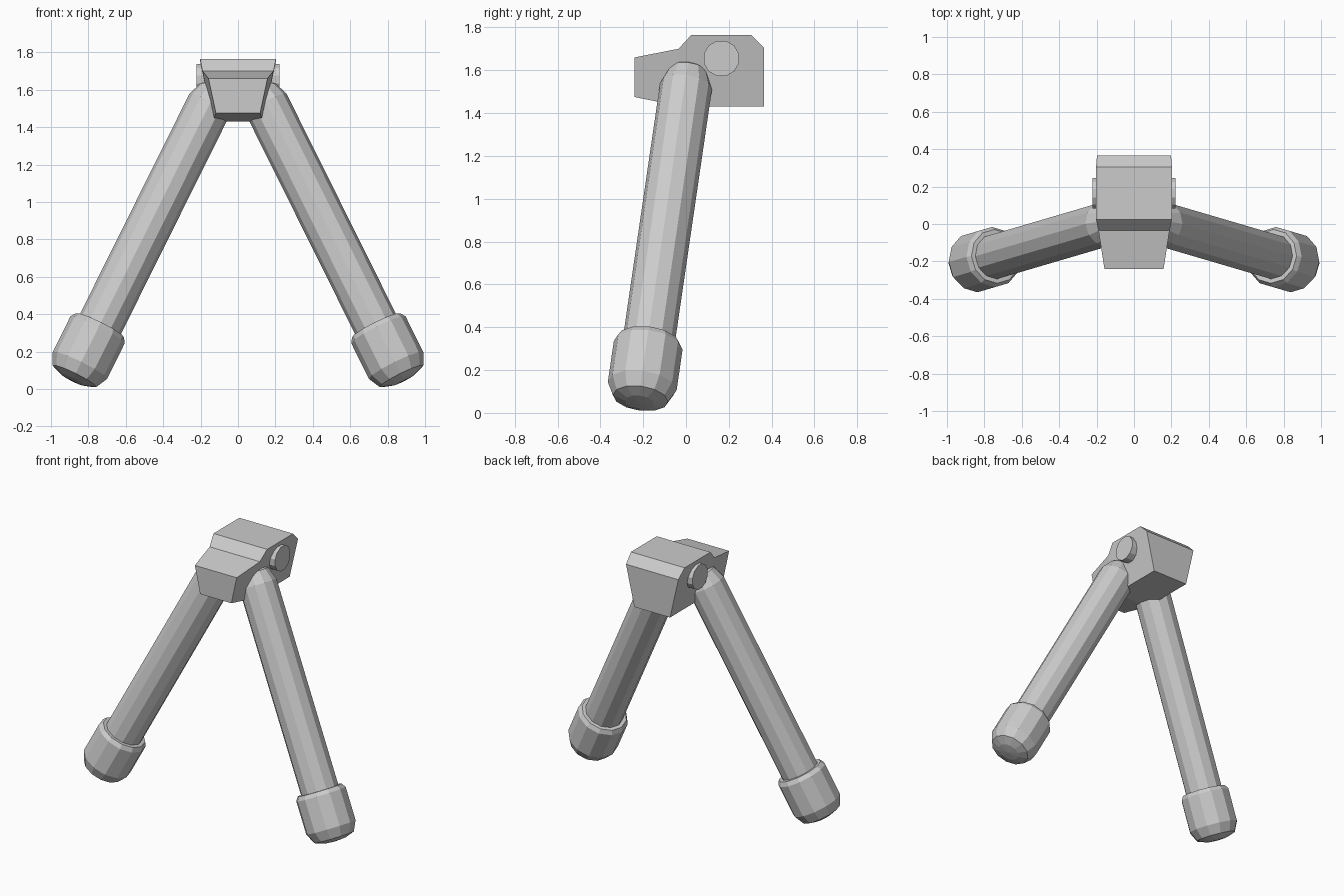
import bpy, bmesh, math
from mathutils import Vector, Matrix

if "Cube" in bpy.data.objects:
    bpy.data.objects.remove(bpy.data.objects["Cube"])

AXIS_TOP = Vector((0.15, 0.0, 1.525))
AXIS_DIR = Vector((0.497, -0.146, -1.0)).normalized()


def finish(name, bm, mirror=True):
    bmesh.ops.recalc_face_normals(bm, faces=bm.faces)
    mesh = bpy.data.meshes.new(name)
    bm.to_mesh(mesh)
    bm.free()
    obj = bpy.data.objects.new(name, mesh)
    bpy.context.collection.objects.link(obj)
    if mirror:
        obj.modifiers.new("Mirror", 'MIRROR').use_mirror_merge = False
    return obj


def turned(name, profile, origin, direction, sides=12):
    """Revolve (distance along axis, radius) pairs; closed at both ends."""
    bm = bmesh.new()
    rot = direction.to_track_quat('Z', 'Y').to_matrix().to_4x4()
    place = Matrix.Translation(origin) @ rot
    rings = []
    for t, r in profile:
        rings.append([bm.verts.new(place @ Vector((
            r * math.cos(a), r * math.sin(a), t)))
            for a in (2 * math.pi * (i + 0.5) / sides for i in range(sides))])
    for a, b in zip(rings, rings[1:]):
        for i in range(sides):
            j = (i + 1) % sides
            bm.faces.new((a[i], a[j], b[j], b[i]))
    bm.faces.new(rings[0])
    bm.faces.new(rings[-1])
    return finish(name, bm)


# Legs with domed upper ends
turned("leg", [(-0.105, 0.05), (-0.08, 0.092), (0, 0.122), (1.45, 0.122)],
       AXIS_TOP, AXIS_DIR)

# Rubber feet with chamfered collar and rounded tip
turned("foot", [(1.335, 0.145), (1.362, 0.162), (1.576, 0.162),
                (1.641, 0.13), (1.662, 0.07), (1.667, 0.01)],
       AXIS_TOP, AXIS_DIR)

# Hinge pins on the sides of the head
turned("hinge_pin", [(0.1, 0.085), (0.222, 0.085)],
       Vector((0, 0.165, 1.655)), Vector((1, 0, 0)))

# Mounting head: side profile as (y, z, half width), tapering down and forward
head = [(-0.24, 1.66, 0.158), (-0.035, 1.70, 0.19), (0.025, 1.765, 0.203),
        (0.305, 1.765, 0.203), (0.365, 1.705, 0.198), (0.365, 1.43, 0.135),
        (-0.02, 1.43, 0.135), (-0.24, 1.475, 0.118)]
bm = bmesh.new()
left = [bm.verts.new((-w, y, z)) for y, z, w in head]
right = [bm.verts.new((w, y, z)) for y, z, w in head]
n = len(head)
for i in range(n):
    j = (i + 1) % n
    bm.faces.new((left[i], left[j], right[j], right[i]))
for s in (left, right):
    bm.faces.new((s[0], s[1], s[6], s[7]))
    bm.faces.new(s[1:7])
finish("mounting_head", bm, mirror=False)
